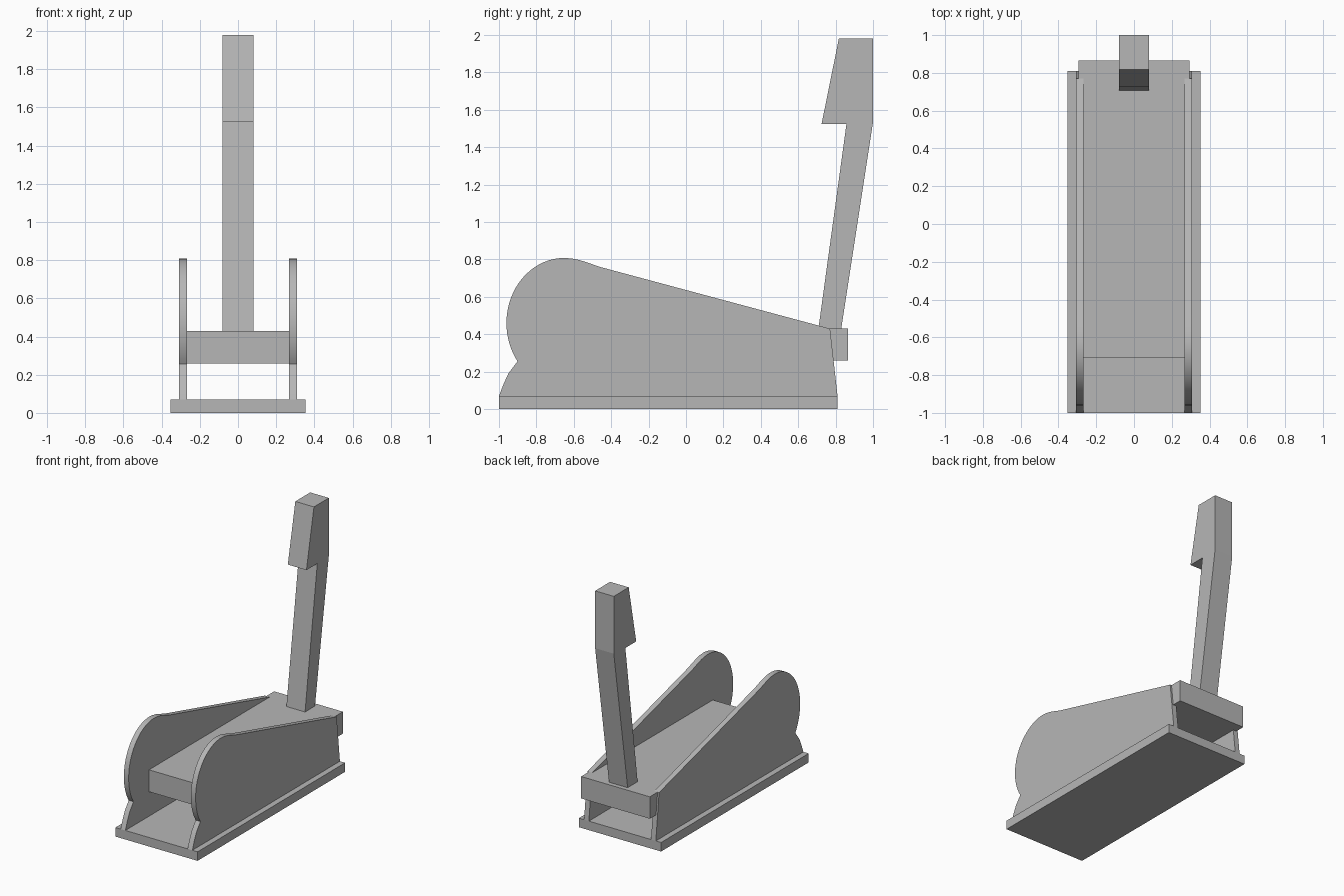
import bpy
import bmesh
from math import cos, sin, radians

cube = bpy.data.objects.get("Cube")
if cube:
    bpy.data.objects.remove(cube, do_unlink=True)

grey = bpy.data.materials.new("plain grey")
grey.use_nodes = True
color = (0.47, 0.47, 0.47, 1)
grey.diffuse_color = color
grey.node_tree.nodes["Principled BSDF"].inputs["Base Color"].default_value = color


def extrude_profile(name, points, x_min, x_max, smooth=False):
    """Extrude a closed (y, z) outline along x."""
    bm = bmesh.new()
    face = bm.faces.new([bm.verts.new((x_min, y, z)) for y, z in points])
    result = bmesh.ops.extrude_face_region(bm, geom=[face])
    moved = [v for v in result["geom"] if isinstance(v, bmesh.types.BMVert)]
    bmesh.ops.translate(bm, vec=(x_max - x_min, 0, 0), verts=moved)
    bmesh.ops.recalc_face_normals(bm, faces=bm.faces)
    mesh = bpy.data.meshes.new(name)
    bm.to_mesh(mesh)
    bm.free()
    mesh.materials.append(grey)
    obj = bpy.data.objects.new(name, mesh)
    bpy.context.collection.objects.link(obj)
    if smooth:
        bpy.ops.object.select_all(action="DESELECT")
        obj.select_set(True)
        bpy.context.view_layer.objects.active = obj
        bpy.ops.object.shade_smooth_by_angle(angle=radians(25))
    return obj


def box(name, half_width, y0, y1, z0, z1):
    outline = [(y0, z0), (y1, z0), (y1, z1), (y0, z1)]
    return extrude_profile(name, outline, -half_width, half_width)


# Base and the pedestal bar held between the side plates
box("base_plate", 0.353, -1, 0.81, 0, 0.07)
box("center_block", 0.295, -0.71, 0.865, 0.26, 0.43)

# Side plates: rounded nose at the front, sloping down to the back
steps = 24
nose = [(-0.65 + 0.31 * cos(a), 0.46 + 0.348 * sin(a))
        for a in (radians(216 - 126 * i / steps) for i in range(steps + 1))]
side = [(0.81, 0.07), (-1, 0.07), (-0.975, 0.135), (-0.95, 0.19)]
side += nose
side += [(-0.61, 0.805), (-0.57, 0.797), (-0.52, 0.781), (-0.46, 0.76),
         (0.77, 0.43)]
for label, sign in (("left", 1), ("right", -1)):
    x0, x1 = sorted((sign * 0.267, sign * 0.308))
    extrude_profile(label + "_side_plate", side, x0, x1, smooth=True)

# Upright lever with a thicker grip at the top
lever = [(0.708, 0.43), (0.83, 0.43), (1, 1.535), (1, 1.98),
         (0.817, 1.98), (0.725, 1.525), (0.858, 1.525)]
extrude_profile("lever", lever, -0.08, 0.08)
